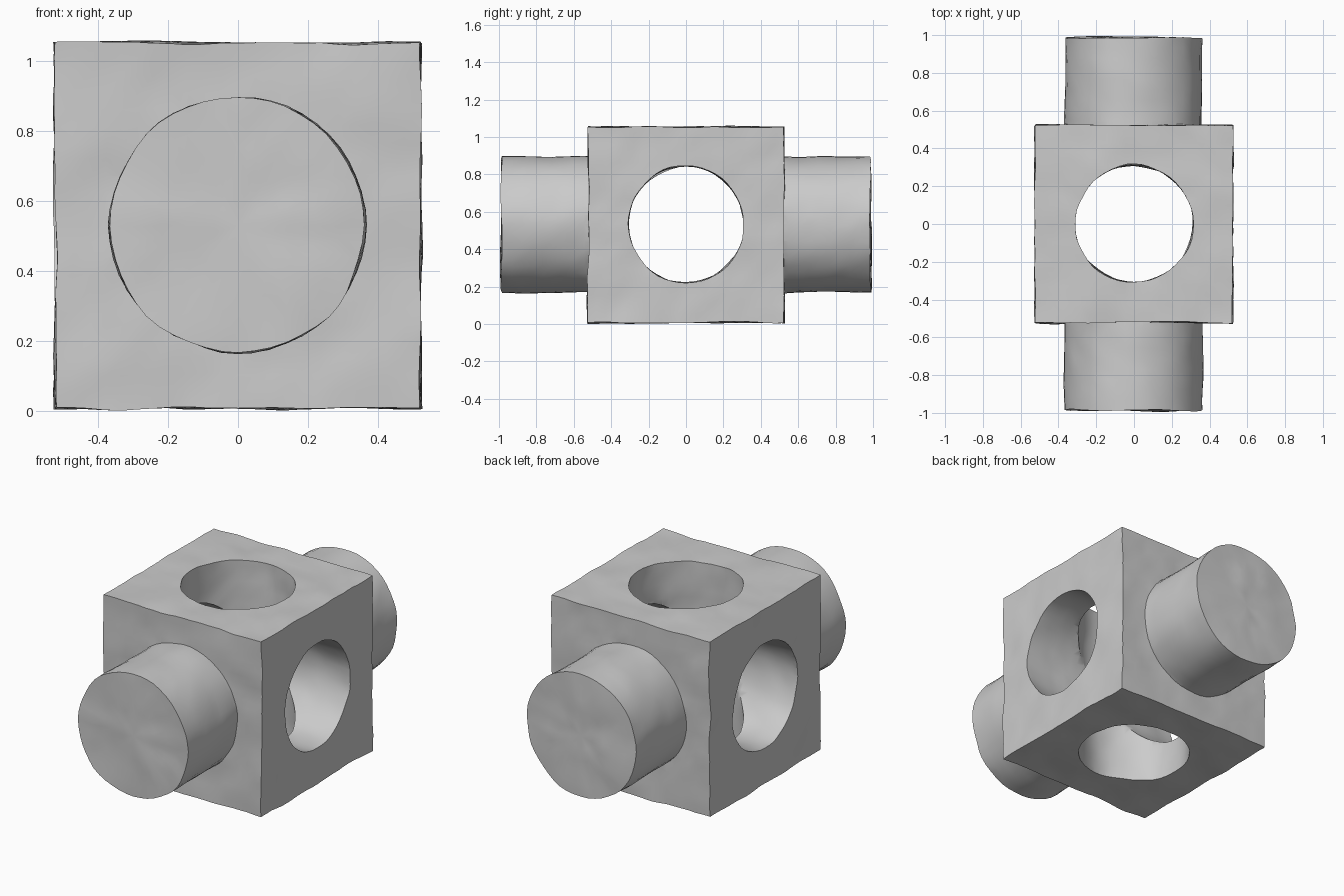
import bpy, bmesh
from math import pi, radians
from mathutils import Matrix, Vector, noise

if "Cube" in bpy.data.objects:
    bpy.data.objects.remove(bpy.data.objects["Cube"])

CZ = 0.533          # height of the block centre
HALF = 0.523        # half side of the block
STUB_R, STUB_H = 0.365, 0.987
HOLE_R = 0.311


def finish(name, bm, matrix):
    bmesh.ops.remove_doubles(bm, verts=bm.verts, dist=1e-5)
    bmesh.ops.recalc_face_normals(bm, faces=bm.faces)
    bm.transform(Matrix.Translation((0, 0, CZ)) @ matrix)
    me = bpy.data.meshes.new(name)
    bm.to_mesh(me)
    bm.free()
    ob = bpy.data.objects.new(name, me)
    bpy.context.collection.objects.link(ob)
    return ob


def cylinder(name, r, h, matrix, rings=5, rows=36, steps=48):
    """Closed cylinder with evenly spread vertices, spun from a profile."""
    pts = [(r * i / rings, -h) for i in range(rings)]
    pts += [(r, -h + 2 * h * i / rows) for i in range(rows + 1)]
    pts += [(r * i / rings, h) for i in reversed(range(rings))]
    bm = bmesh.new()
    vs = [bm.verts.new((x, 0, z)) for x, z in pts]
    es = [bm.edges.new(p) for p in zip(vs, vs[1:])]
    bmesh.ops.spin(bm, geom=vs + es, cent=(0, 0, 0), axis=(0, 0, 1),
                   angle=2 * pi, steps=steps)
    return finish(name, bm, matrix)


def combine(target, other, operation):
    mod = target.modifiers.new("join", 'BOOLEAN')
    mod.operation, mod.object, mod.solver = operation, other, 'EXACT'
    bpy.context.view_layer.objects.active = target
    bpy.ops.object.modifier_apply(modifier=mod.name)
    bpy.data.objects.remove(other)


# Block, finely divided so the surface can be roughened
bm = bmesh.new()
bmesh.ops.create_cube(bm, size=2 * HALF)
bmesh.ops.subdivide_edges(bm, edges=bm.edges, cuts=21, use_grid_fill=True)
block = finish("pierced_block", bm, Matrix())

# Front and back stubs, then the crossing holes
along_y = Matrix.Rotation(pi / 2, 4, 'X')
along_x = Matrix.Rotation(pi / 2, 4, 'Y')
combine(block, cylinder("stubs", STUB_R, STUB_H, along_y), 'UNION')
combine(block, cylinder("side_hole", HOLE_R, 0.8, along_x), 'DIFFERENCE')
combine(block, cylinder("top_hole", HOLE_R, 0.8, Matrix()), 'DIFFERENCE')

# Gently uneven, worn surface
bm = bmesh.new()
bm.from_mesh(block.data)
bmesh.ops.triangulate(bm, faces=bm.faces)
for v in bm.verts:
    v.co += (noise.noise_vector(v.co * 4.5 + Vector((3.1, 7.7, 1.3))) * 0.009
             + noise.noise_vector(v.co * 11) * 0.004)
low = min(v.co.z for v in bm.verts)
mid = (min(v.co.y for v in bm.verts) + max(v.co.y for v in bm.verts)) / 2
bmesh.ops.translate(bm, verts=bm.verts, vec=(0, -mid, -low))
bm.to_mesh(block.data)
bm.free()

bpy.ops.object.select_all(action='DESELECT')
block.select_set(True)
bpy.context.view_layer.objects.active = block
bpy.ops.object.shade_smooth_by_angle(angle=radians(35))
